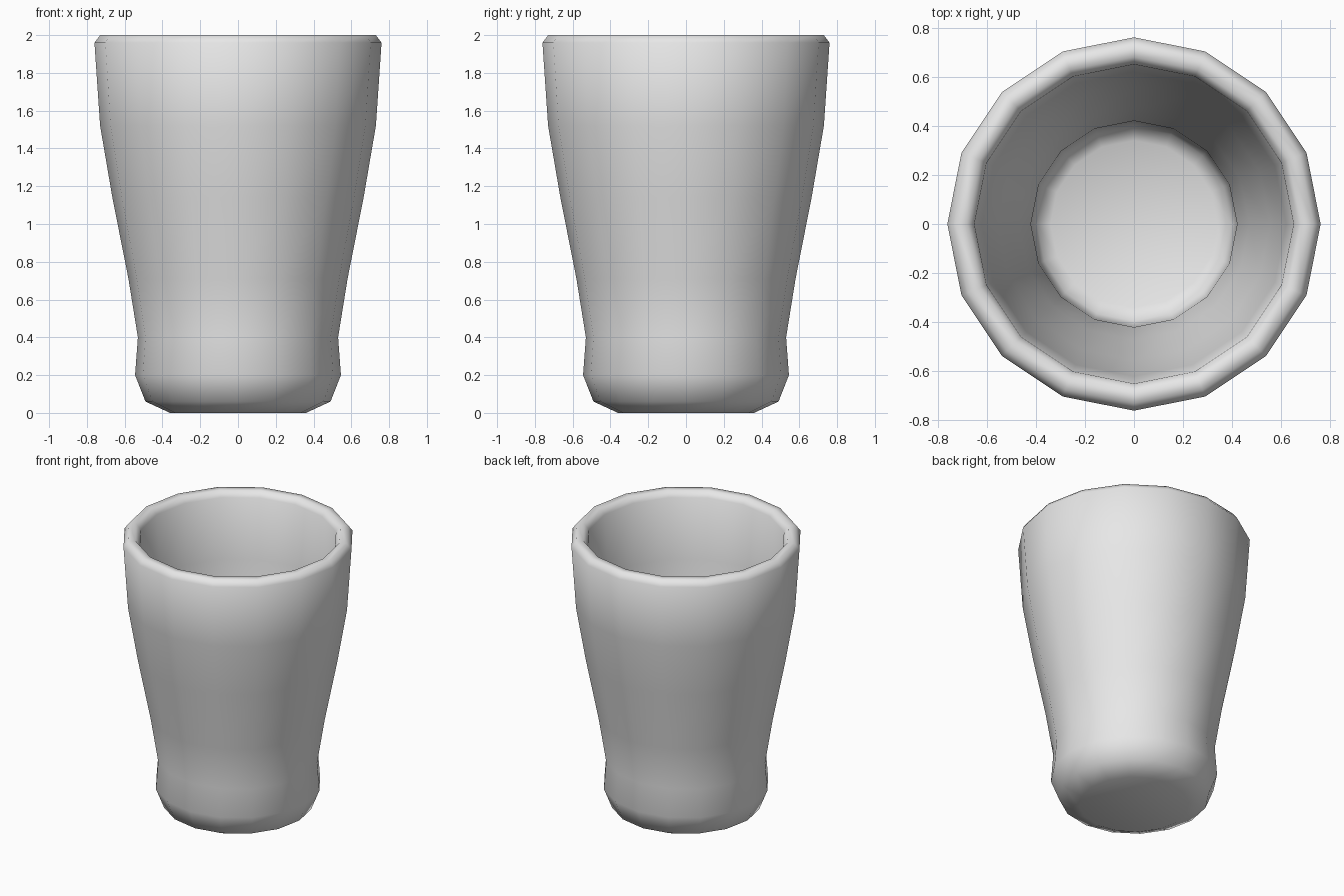
import bpy, bmesh, math

if "Cube" in bpy.data.objects:
    bpy.data.objects.remove(bpy.data.objects["Cube"])

SIDES = 16

# Closed wall profile (radius, height): outside going up, over the rim, down the inside
PROFILE = [(0.36, 0.0), (0.49, 0.06), (0.545, 0.2), (0.53, 0.4), (0.58, 0.71),
           (0.665, 1.14), (0.73, 1.52), (0.76, 1.96), (0.73, 2.0),
           (0.68, 2.0), (0.65, 1.96), (0.62, 1.53), (0.555, 1.15), (0.47, 0.73),
           (0.42, 0.41), (0.415, 0.22), (0.395, 0.14), (0.34, 0.11)]

grey = bpy.data.materials.new("grey")
grey.diffuse_color = (0.8, 0.8, 0.8, 1)
grey.use_nodes = True
grey.node_tree.nodes["Principled BSDF"].inputs["Base Color"].default_value = grey.diffuse_color

bm = bmesh.new()
rings = []
for r, z in PROFILE:
    rings.append([bm.verts.new((r * math.cos(a), r * math.sin(a), z))
                  for a in (2 * math.pi * i / SIDES for i in range(SIDES))])

# Walls between neighbouring rings
for low, high in zip(rings, rings[1:]):
    for i in range(SIDES):
        j = (i + 1) % SIDES
        bm.faces.new((low[i], low[j], high[j], high[i]))

# Underside and inner floor
bm.faces.new(list(reversed(rings[0])))
bm.faces.new(rings[-1])
for f in bm.faces:
    f.smooth = True

mesh = bpy.data.meshes.new("cup")
bm.to_mesh(mesh)
bm.free()
mesh.materials.append(grey)
cup = bpy.data.objects.new("cup", mesh)
bpy.context.collection.objects.link(cup)
